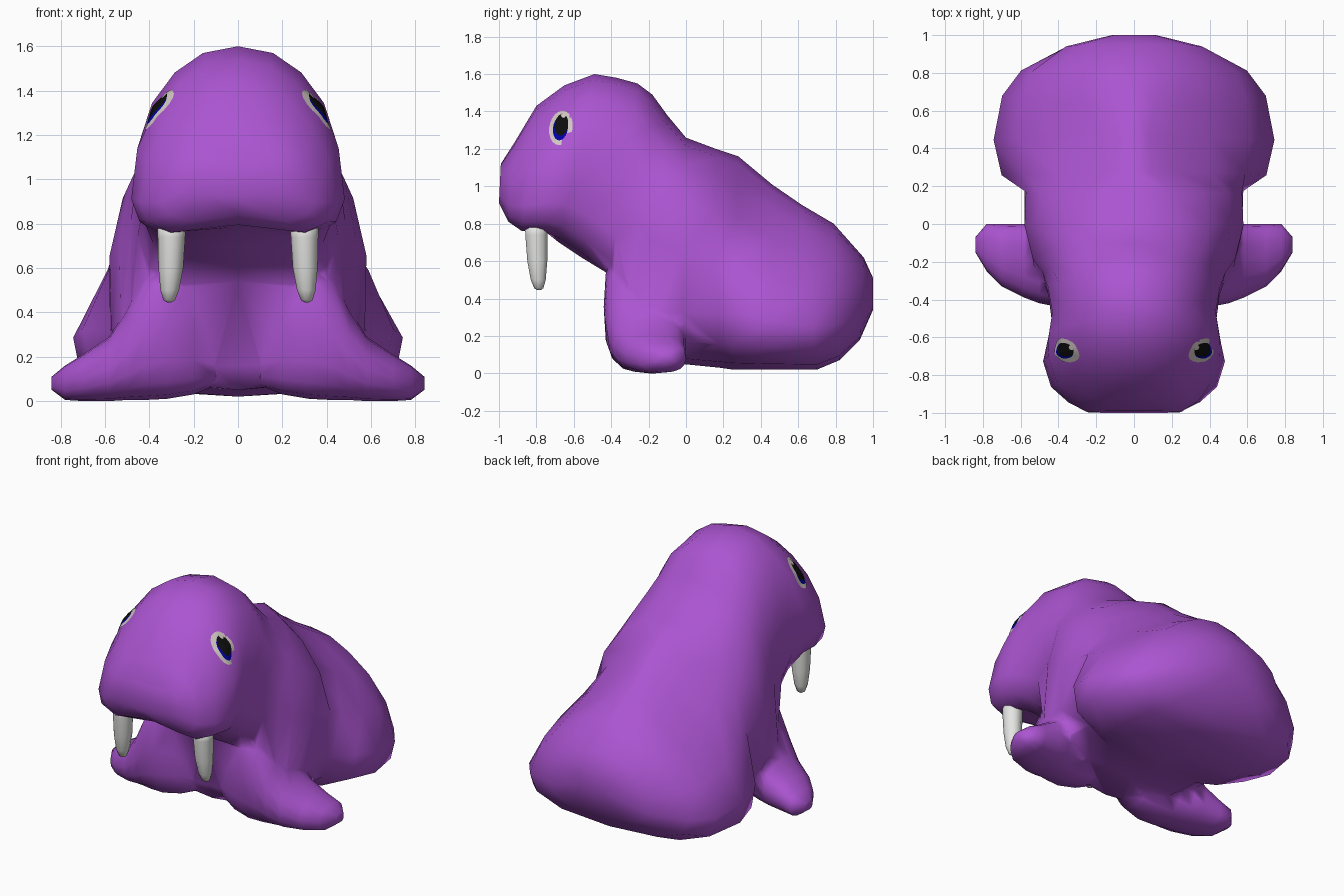
import bpy, bmesh
from math import sin, cos, pi, copysign
from mathutils import Vector
from mathutils.bvhtree import BVHTree

if "Cube" in bpy.data.objects:
    bpy.data.objects.remove(bpy.data.objects["Cube"], do_unlink=True)


def material(name, r, g, b):
    mat = bpy.data.materials.new(name)
    mat.use_nodes = True
    mat.diffuse_color = (r, g, b, 1)
    bsdf = mat.node_tree.nodes["Principled BSDF"]
    bsdf.inputs["Base Color"].default_value = (r, g, b, 1)
    bsdf.inputs["Roughness"].default_value = 0.7
    return mat


purple = material("purple_skin", 0.41, 0.09, 0.64)
ivory = material("tusk_ivory", 0.78, 0.78, 0.76)
eye_white = material("eye_white", 0.64, 0.57, 0.55)
blue = material("iris_blue", 0.0, 0.0, 0.36)
black = material("pupil_black", 0.004, 0.004, 0.004)


def power(value, e):
    return copysign(abs(value) ** e, value)


def finish(name, bm, mat, mirrored):
    mesh = bpy.data.meshes.new(name)
    bm.to_mesh(mesh)
    bm.free()
    mesh.materials.append(mat)
    for face in mesh.polygons:
        face.use_smooth = True
    obj = bpy.data.objects.new(name, mesh)
    bpy.context.collection.objects.link(obj)
    if mirrored:
        mod = obj.modifiers.new("mirror", 'MIRROR')
        mod.use_mirror_merge = False
    return obj


def loft(name, rings, mat, mirrored=False):
    """Skin a list of equal-sized rings and close both ends."""
    bm = bmesh.new()
    loops = [[bm.verts.new(p) for p in ring] for ring in rings]
    n = len(loops[0])
    for a, b in zip(loops, loops[1:]):
        for i in range(n):
            j = (i + 1) % n
            bm.faces.new((a[i], a[j], b[j], b[i]))
    bm.faces.new(loops[0])
    bm.faces.new(loops[-1])
    bmesh.ops.recalc_face_normals(bm, faces=bm.faces)
    return finish(name, bm, mat, mirrored)


# Body ring: spans top to bottom on the centre line, pear shaped by "pear",
# underside squared by "low_e", bottom centre point lifted by "notch"
def body_ring(top_y, top_z, low_y, low_z, width, pear, low_e=.63, notch=0, n=16):
    top, low = Vector((0, top_y, top_z)), Vector((0, low_y, low_z))
    mid, half = (top + low) / 2, (top - low) / 2
    ring = []
    for i in range(n):
        c, s = cos(2 * pi * i / n), sin(2 * pi * i / n)
        e = 0.88 if c > 0.01 else low_e
        p = mid + half * power(c, e)
        p.x = width * power(s, e) * (1 - pear * c) / (1 + 0.27 * pear)
        if i == n // 2:
            p += half.normalized() * notch
        ring.append(p)
    return ring


# Rump, torso, neck, head and muzzle in one skin
body = loft("body", [body_ring(*r) for r in (
    (1.0, .51, 1.0, .34, .12, .1, .8),
    (.95, .62, .93, .18, .38, .2, .8),
    (.79, .80, .82, .07, .61, .45, .8),
    (.62, .90, .70, .02, .70, .65, .8),
    (.46, 1.01, .44, .02, .74, .75, .8),
    (.28, 1.16, .25, .02, .70, .70, .8),
    (.16, 1.20, .18, .03, .60, .18, .7),
    (0, 1.26, -.02, .05, .595, .1),
    (-.10, 1.38, -.27, .05, .55, .1),
    (-.18, 1.49, -.33, .12, .50, .12, .63, .04),
    (-.26, 1.55, -.41, .50, .47, .12, .63, .04),
    (-.37, 1.58, -.56, .62, .45, .15),
    (-.49, 1.60, -.68, .70, .475, .2),
    (-.65, 1.54, -.75, .735, .49, .29, .6, .05),
    (-.80, 1.43, -.88, .745, .445, .34, .6, .05),
    (-.92, 1.23, -.95, .80, .36, .18, .63, .04),
    (-.99, 1.12, -1.0, .91, .25, 0),
)], purple)


# Front flippers: leg columns that sweep outward into flat tips
def flipper_ring(x, y0, y1, z0, z1, e=.7, n=16):
    return [Vector((x,
                    (y0 + y1) / 2 + (y1 - y0) / 2 * power(cos(2 * pi * i / n), e),
                    (z0 + z1) / 2 + (z1 - z0) / 2 * power(sin(2 * pi * i / n), e)))
            for i in range(n)]


flippers = loft("front_flippers", [flipper_ring(*r) for r in (
    (.10, -.33, -.14, .07, .46),
    (.20, -.40, -.08, .03, .66),
    (.32, -.44, -.04, .01, .70),
    (.42, -.435, -.02, .005, .60, .75),
    (.50, -.42, 0, .005, .42, .8),
    (.58, -.39, 0, 0, .29, .85),
    (.70, -.33, 0, 0, .21, .85),
    (.78, -.25, 0, .005, .16, .8),
    (.84, -.15, -.07, .05, .11),
)], purple, mirrored=True)

# Merge the flippers into the body skin
union = body.modifiers.new("union", 'BOOLEAN')
union.operation = 'UNION'
union.solver = 'EXACT'
union.object = flippers
graph = bpy.context.evaluated_depsgraph_get()
merged = bpy.data.meshes.new_from_object(body.evaluated_get(graph))
body.modifiers.clear()
body.data = merged
bpy.data.objects.remove(flippers, do_unlink=True)


# Tusks: tapered rods with blunt tips
def tusk_ring(x, y, z, r, n=10):
    return [Vector((x + r * cos(2 * pi * i / n), y + r * sin(2 * pi * i / n), z))
            for i in range(n)]


loft("tusks", [tusk_ring(*r) for r in (
    (.30, -.80, .80, .064),
    (.30, -.80, .74, .062),
    (.303, -.795, .60, .056),
    (.308, -.79, .50, .042),
    (.31, -.787, .455, .026),
    (.31, -.786, .445, .01),
)], ivory, mirrored=True)

# Eyes: thin ellipses laid on the side of the head, layered outward
skin = BVHTree.FromPolygons([v.co for v in body.data.vertices],
                            [p.vertices for p in body.data.polygons])
outward = Vector((.8, -.25, .55)).normalized()


def eye_patch(name, y, z, ry, rz, lift, mat, n=20, steps=4):
    bm = bmesh.new()

    def on_skin(u, v):
        u += 0.1 * v * rz / ry
        hit = skin.ray_cast(Vector((2, y + u * ry, z + v * rz)), Vector((-1, 0, 0)))[0]
        return bm.verts.new(hit + outward * lift)

    centre = on_skin(0, 0)
    previous = None
    for k in range(1, steps + 1):
        ring = [on_skin(k / steps * cos(2 * pi * i / n), k / steps * sin(2 * pi * i / n))
                for i in range(n)]
        for i in range(n):
            j = (i + 1) % n
            if previous:
                bm.faces.new((previous[i], ring[i], ring[j], previous[j]))
            else:
                bm.faces.new((centre, ring[i], ring[j]))
        previous = ring
    finish(name, bm, mat, True)


eye_patch("eye_whites", -.668, 1.31, .063, .092, .004, eye_white)
eye_patch("irises", -.670, 1.308, .040, .066, .006, blue)
eye_patch("pupils", -.664, 1.325, .036, .058, .008, black)
eye_patch("eye_glints", -.652, 1.376, .013, .015, .0095, eye_white)
